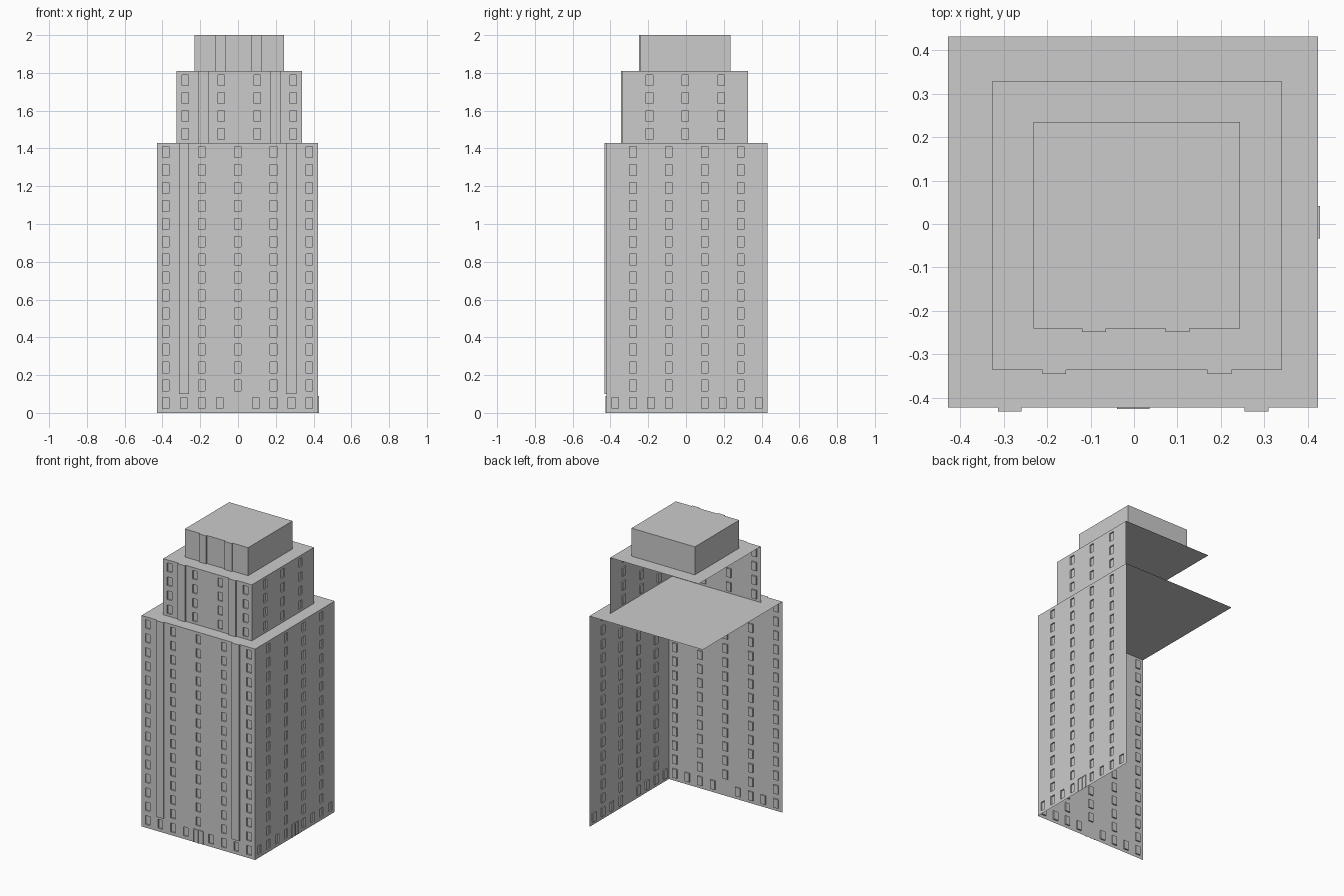
import bpy, bmesh

if "Cube" in bpy.data.objects:
    bpy.data.objects.remove(bpy.data.objects["Cube"])

PITCH = 0.095      # storey height and half of the window bay
WIN_W, WIN_H, SILL = 0.035, 0.058, 0.017
DEPTH = 0.009      # window recess and pilaster projection


def finish(name, bm):
    bmesh.ops.remove_doubles(bm, verts=bm.verts, dist=1e-5)
    me = bpy.data.meshes.new(name)
    bm.to_mesh(me)
    bm.free()
    ob = bpy.data.objects.new(name, me)
    bpy.context.collection.objects.link(ob)
    return ob


def quad(bm, pts):
    bm.faces.new([bm.verts.new(p) for p in pts])


def wall(name, side, plane, u0, u1, z0, z1, cols, rows, height=WIN_H):
    """Single-sheet wall with inset windows; side is 'front' or 'right'."""
    def P(u, z, d=0.0):
        return (u, plane + d, z) if side == 'front' else (plane - d, u, z)
    bm = bmesh.new()
    us = [u0] + [c + s * WIN_W / 2 for c in cols for s in (-1, 1)] + [u1]
    zs = [z0] + [r + s for r in rows for s in (0, height)] + [z1]
    for i in range(len(us) - 1):
        for j in range(len(zs) - 1):
            c = [(us[i], zs[j]), (us[i + 1], zs[j]),
                 (us[i + 1], zs[j + 1]), (us[i], zs[j + 1])]
            inset = DEPTH if i % 2 and j % 2 else 0.0
            quad(bm, [P(u, z, inset) for u, z in c])
            if inset:
                for k in range(4):
                    a, b = c[k], c[(k + 1) % 4]
                    quad(bm, [P(*a), P(*b), P(*b, inset), P(*a, inset)])
    return finish(name, bm)


def box(name, x0, x1, y0, y1, z0, z1):
    bm = bmesh.new()
    bmesh.ops.create_cube(bm, size=1)
    for v in bm.verts:
        v.co = ((x0, x1)[v.co.x > 0], (y0, y1)[v.co.y > 0], (z0, z1)[v.co.z > 0])
    return finish(name, bm)


def roof(name, x0, x1, y0, y1, z):
    bm = bmesh.new()
    quad(bm, [(x0, y0, z), (x1, y0, z), (x1, y1, z), (x0, y1, z)])
    return finish(name, bm)


def pilasters(name, cx, offset, y, z0, z1):
    for tag, s in (("left", -1), ("right", 1)):
        c = cx + s * offset
        box(f"{name}_pilaster_{tag}", c - 0.0275, c + 0.0275, y - DEPTH, y, z0, z1)


def columns(c, n, step):
    return [c + (k - (n - 1) / 2) * step for k in range(n)]


def storeys(z0, n):
    return [z0 + SILL + k * PITCH for k in range(n)]


# Lower tier: front and right walls only, open at back and left
X0, X1, Y0, Y1, ZG, Z1 = -0.428, 0.424, -0.422, 0.431, 0.1, 1.43
CX, CY = (X0 + X1) / 2, (Y0 + Y1) / 2
wall("lower_front_wall", 'front', Y0, X0, X1, ZG, Z1, columns(CX, 5, 2 * PITCH), storeys(ZG, 14))
wall("lower_right_wall", 'right', X1, Y0, Y1, ZG, Z1, columns(CY, 4, 2 * PITCH), storeys(ZG, 14))
roof("lower_roof", X0, X1, Y0, Y1, Z1)
pilasters("lower", CX, 0.284, Y0, ZG, Z1)

# Ground floor with closely spaced windows, leaving the entrance bay blank
for side, plane, c, a, b in (('front', Y0, CX, X0, X1), ('right', X1, CY, Y0, Y1)):
    cols = [u for u in columns(c, 9, PITCH) if abs(u - c) > 0.01]
    wall(f"ground_{side}_wall", side, plane, a, b, 0, ZG, cols, [0.022], 0.06)

# Entrance frames: jambs, centre post and lintel
T = 0.004
for k, nm in ((-1, "jamb_a"), (0, "post"), (1, "jamb_b")):
    o = k * 0.0355
    box(f"front_door_{nm}", CX + o - 0.002, CX + o + 0.002, Y0 - T, Y0, 0, 0.09)
    box(f"right_door_{nm}", X1, X1 + T, CY + o - 0.002, CY + o + 0.002, 0, 0.09)
box("front_door_lintel", CX - 0.0375, CX + 0.0375, Y0 - T, Y0, 0.086, 0.09)
box("right_door_lintel", X1, X1 + T, CY - 0.0375, CY + 0.0375, 0.086, 0.09)

# Middle tier
X0, X1, Y0, Y1, Z2 = -0.326, 0.339, -0.336, 0.329, 1.81
CX, CY = (X0 + X1) / 2, (Y0 + Y1) / 2
wall("middle_front_wall", 'front', Y0, X0, X1, Z1, Z2, columns(CX, 4, 2 * PITCH), storeys(Z1, 4))
wall("middle_right_wall", 'right', X1, Y0, Y1, Z1, Z2, columns(CY, 3, 2 * PITCH), storeys(Z1, 4))
roof("middle_roof", X0, X1, Y0, Y1, Z2)
pilasters("middle", CX, 0.19, Y0, Z1, Z2)

# Top tier: closed plain block
box("top_block", -0.231, 0.244, -0.24, 0.235, Z2, 2.0)
pilasters("top", 0.004, 0.096, -0.24, Z2, 2.0)
